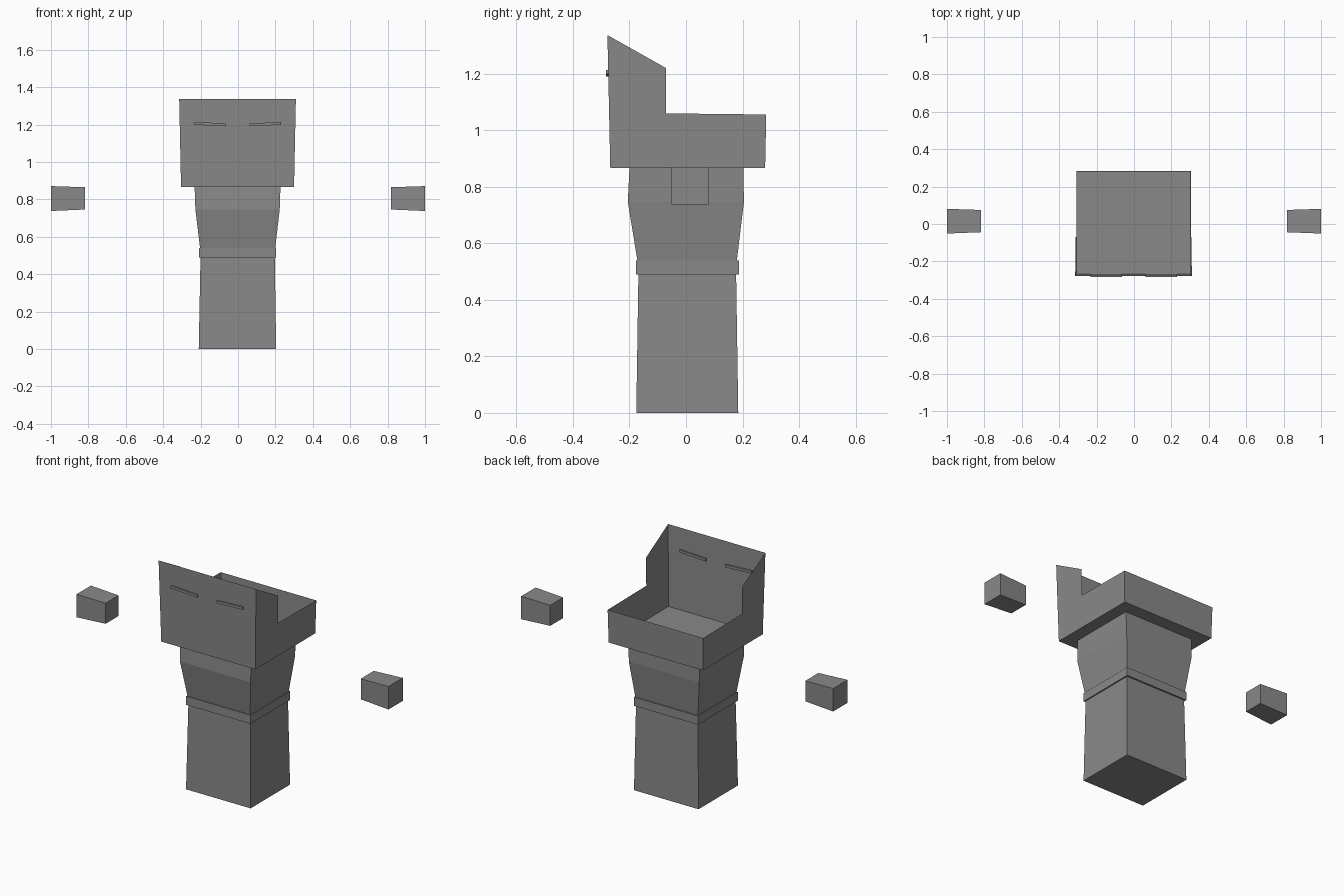
import bpy, bmesh

if "Cube" in bpy.data.objects:
    bpy.data.objects.remove(bpy.data.objects["Cube"])

grey = bpy.data.materials.new("mid grey")
grey.diffuse_color = (0.25, 0.25, 0.25, 1)
grey.use_nodes = True
grey.node_tree.nodes["Principled BSDF"].inputs["Base Color"].default_value = grey.diffuse_color


def add_mesh(name, verts, faces):
    bm = bmesh.new()
    vs = [bm.verts.new(v) for v in verts]
    for f in faces:
        bm.faces.new([vs[i] for i in f])
    bmesh.ops.recalc_face_normals(bm, faces=bm.faces)
    mesh = bpy.data.meshes.new(name)
    bm.to_mesh(mesh)
    bm.free()
    mesh.materials.append(grey)
    obj = bpy.data.objects.new(name, mesh)
    bpy.context.collection.objects.link(obj)
    return obj


def loft(name, rings, cap_end=True):
    """Skin a stack of four-cornered rings, capping the ends."""
    verts = [v for r in rings for v in r]
    faces = [(0, 1, 2, 3)]
    for k in range(len(rings) - 1):
        a, b = 4 * k, 4 * k + 4
        faces += [(a + i, a + (i + 1) % 4, b + (i + 1) % 4, b + i) for i in range(4)]
    if cap_end:
        n = len(verts)
        faces.append((n - 4, n - 3, n - 2, n - 1))
    return add_mesh(name, verts, faces)


def level(z, x0, x1, y0, y1):
    return [(x0, y0, z), (x1, y0, z), (x1, y1, z), (x0, y1, z)]


def section(x, y0, y1, z0, z1):
    return [(x, y0, z0), (x, y1, z0), (x, y1, z1), (x, y0, z1)]


# Body: legs tapering to the waist, then flaring to the chest
loft("body", [level(0, -.21, .204, -.176, .185),
              level(.515, -.2, .196, -.168, .177),
              level(.747, -.228, .223, -.206, .205),
              level(.866, -.232, .227, -.2, .203)], cap_end=False)

# Belt
loft("belt", [level(.49, -.208, .204, -.177, .187),
              level(.54, -.208, .204, -.177, .187)])

# Head: open-topped thin shell with a tall sloping front
profile = [(-.268, .866), (.28, .866), (.284, 1.056),
           (-.07, 1.06), (-.07, 1.22), (-.278, 1.337)]
head = []
for side in (-1, 1):
    for y, z in profile:
        head.append((-.0025 + side * (.302 + (z - .866) * .021), y, z))
add_mesh("head", head, [(0, 1, 2, 3, 4, 5), (6, 7, 8, 9, 10, 11),
                        (0, 1, 7, 6), (1, 2, 8, 7), (0, 5, 11, 6)])

# Floating hands and slit eyes, one on each side
for side, label in ((-1, "left"), (1, "right")):
    loft(label + "_hand", [section(side * .818, -.044, .075, .746, .865),
                           section(side * 1.0, -.051, .081, .738, .871)])
    loft(label + "_eye", [section(-.0015 + side * .062, -.284, -.266, 1.191, 1.206),
                          section(-.0015 + side * .231, -.284, -.266, 1.199, 1.214)])
